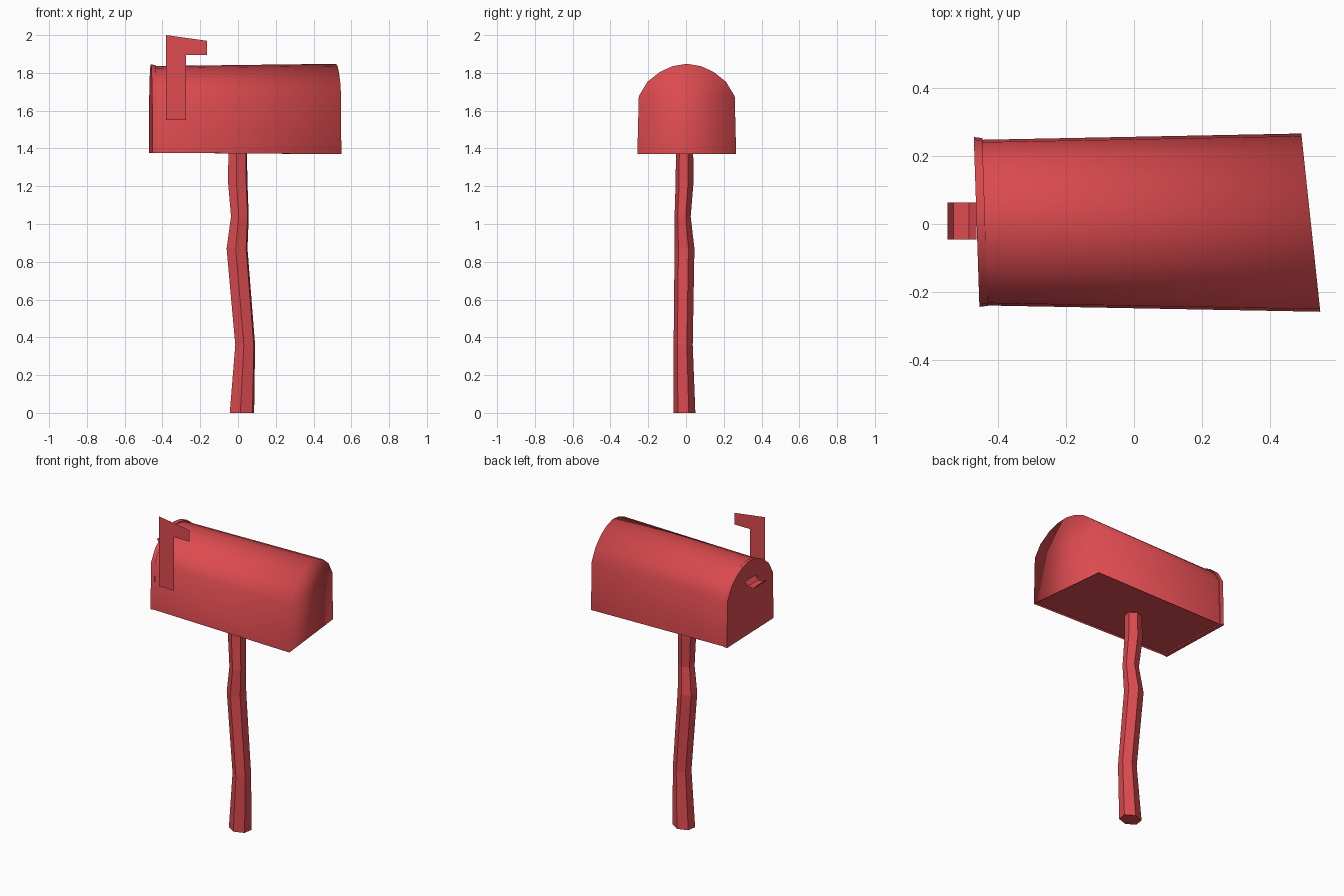
import bpy, bmesh, math

if "Cube" in bpy.data.objects:
    bpy.data.objects.remove(bpy.data.objects["Cube"])

red = bpy.data.materials.new("red_paint")
red.diffuse_color = (0.72, 0.07, 0.08, 1)
red.use_nodes = True
red.node_tree.nodes["Principled BSDF"].inputs["Base Color"].default_value = red.diffuse_color

# half of the arched cross-section: (width fraction, height fraction)
HALF = [(1.03, 0), (1, 0.64), (0.82, 0.80), (0.56, 0.91), (0.29, 0.975)]
ARCH = HALF + [(0, 1)] + [(-u, v) for u, v in reversed(HALF)]


def arch(xc, skew, yc, half, z0, z1):
    """Arched ring whose plane is turned slightly about z."""
    return [(xc - skew * u, yc + half * u, z0 + (z1 - z0) * v) for u, v in ARCH]


def make(name, bm):
    me = bpy.data.meshes.new(name)
    bm.to_mesh(me)
    bm.free()
    me.materials.append(red)
    ob = bpy.data.objects.new(name, me)
    bpy.context.collection.objects.link(ob)
    return ob


def loft(rings, caps=True):
    """Bridge closed rings with quads and cap both ends."""
    bm = bmesh.new()
    rows = [[bm.verts.new(p) for p in r] for r in rings]
    n = len(rows[0])
    for a, b in zip(rows, rows[1:]):
        for i in range(n):
            j = (i + 1) % n
            bm.faces.new((a[i], a[j], b[j], b[i]))
    if caps:
        bm.faces.new(rows[0])
        bm.faces.new(rows[-1])
    bmesh.ops.recalc_face_normals(bm, faces=bm.faces)
    return bm


def sheet(name, polys):
    """Thin single-sided sheet made of polygons sharing edges."""
    bm = bmesh.new()
    for poly in polys:
        bm.faces.new([bm.verts.new(p) for p in poly])
    bmesh.ops.remove_doubles(bm, verts=bm.verts, dist=1e-4)
    return make(name, bm)


# box: smooth over the arch and rear end, crisp recessed floor
bm = loft([arch(-0.445, 0.008, 0.004, 0.236, 1.377, 1.836),
           arch(0.519, 0.027, 0.004, 0.254, 1.37, 1.848)])
bm.normal_update()
floor = min(bm.faces, key=lambda f: f.normal.z)
front = min(bm.faces, key=lambda f: f.normal.x)
for f in bm.faces:
    f.smooth = f not in (floor, front)
for f in (floor, front):
    for e in f.edges:
        e.smooth = False
bmesh.ops.inset_individual(bm, faces=[floor], thickness=0.01, depth=-0.008)
make("mailbox_body", bm)

# door: slightly larger lid on the left end
bm = loft([arch(-0.462, 0.008, 0.006, 0.242, 1.377, 1.845),
           arch(-0.437, 0.008, 0.006, 0.239, 1.377, 1.841)])
for f in bm.faces:
    f.smooth = len(f.verts) == 4
for e in bm.edges:
    e.smooth = e.calc_face_angle(0) < math.radians(35)
make("door", bm)

# door handle: bent strip
path = [(-0.462, 1.73), (-0.484, 1.706), (-0.53, 1.704), (-0.547, 1.728)]
sheet("door_handle", [[(a[0], -0.045, a[1]), (b[0], -0.045, b[1]),
                       (b[0], 0.063, b[1]), (a[0], 0.063, a[1])]
                      for a, b in zip(path, path[1:])])

# signal flag: flat L-shaped plate
outline = [(-0.38, 1.55), (-0.275, 1.55), (-0.275, 1.895),
           (-0.165, 1.895), (-0.165, 1.97), (-0.38, 2.0)]
sheet("signal_flag", [[(x, -0.26, z) for x, z in outline]])

# crooked six-sided post: (x, y, z, radius x, radius y)
stations = [(0.021, -0.008, 0, 0.070, 0.058), (0.038, -0.015, 0.36, 0.057, 0.051),
            (-0.005, -0.008, 0.87, 0.060, 0.053), (0.010, -0.018, 1.04, 0.051, 0.043),
            (-0.002, -0.007, 1.23, 0.056, 0.048), (-0.001, -0.008, 1.39, 0.053, 0.046)]
angles = [math.radians(23 + 60 * i) for i in range(6)]
make("post", loft([[(x + rx * math.cos(a), y + ry * math.sin(a), z) for a in angles]
                   for x, y, z, rx, ry in stations]))
